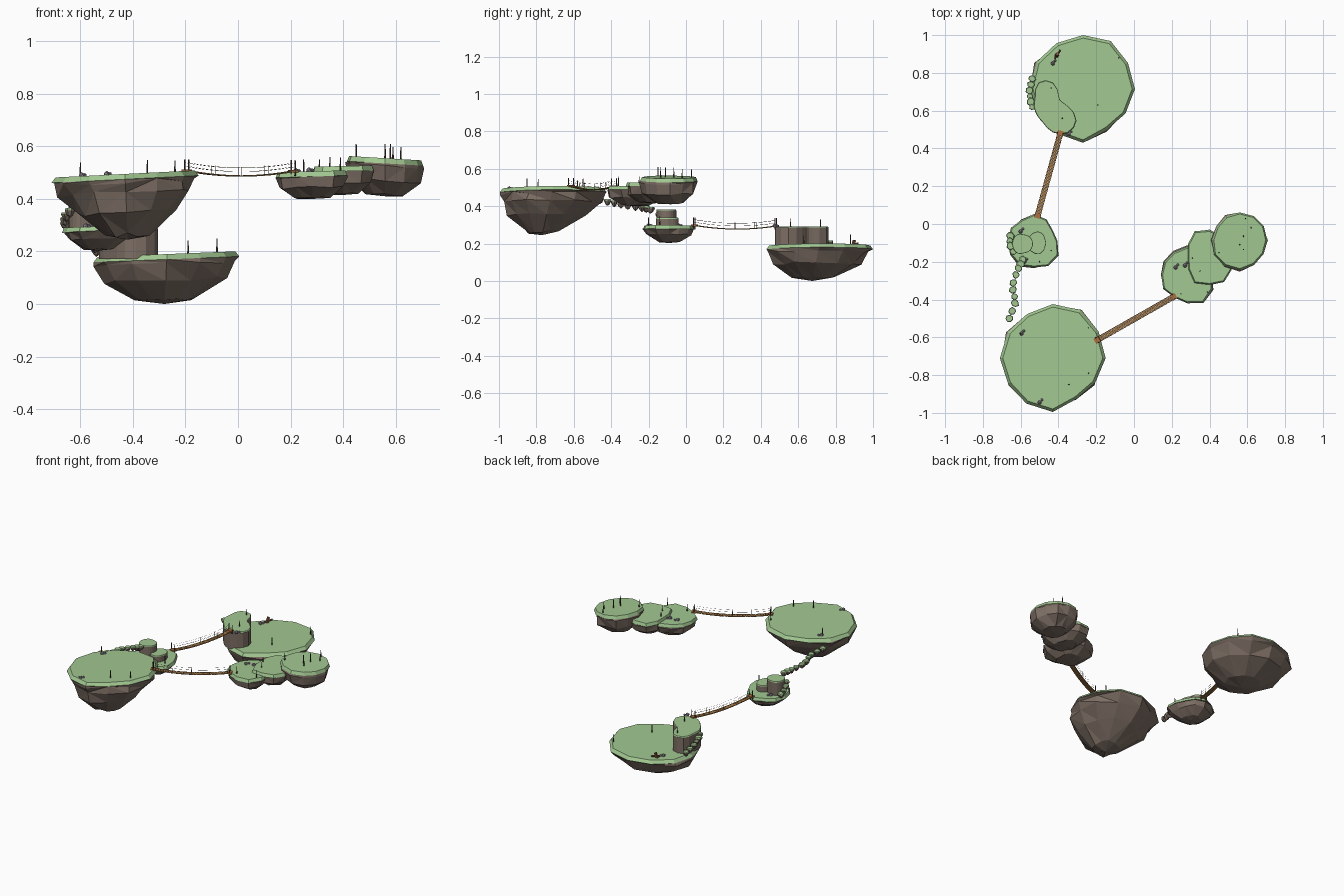
import bpy, bmesh, math, random
from mathutils import Vector

random.seed(4)
cube = bpy.data.objects.get("Cube")
if cube:
    bpy.data.objects.remove(cube, do_unlink=True)


def material(name, r, g, b):
    m = bpy.data.materials.new(name)
    m.use_nodes = True
    m.diffuse_color = (r, g, b, 1)
    m.node_tree.nodes["Principled BSDF"].inputs["Base Color"].default_value = (r, g, b, 1)
    return m


GRASS = material("grass green", .36, .575, .285)
ROCK = material("rock brown", .205, .157, .128)
PLANK = material("plank wood", .37, .19, .065)
LANDING = material("landing orange wood", .4, .16, .05)
ROPE = material("rope tan", .2, .13, .07)
TRUNK = material("trunk brown", .085, .055, .04)
PEBBLE = material("pebble grey", .34, .29, .34)
LOG = material("log red brown", .22, .09, .055)


def finish(name, bm, *mats):
    bmesh.ops.recalc_face_normals(bm, faces=bm.faces)
    mesh = bpy.data.meshes.new(name)
    bm.to_mesh(mesh)
    bm.free()
    for m in mats:
        mesh.materials.append(m)
    obj = bpy.data.objects.new(name, mesh)
    bpy.context.collection.objects.link(obj)


def blob(name, centre, radii, layers, depth, caps, tilt=0, rough=0, turn=0, lean=(0, 0)):
    """Stack of scaled outlines: the first `caps` bands are grass, the rest rock."""
    bm = bmesh.new()
    c = Vector(centre)
    shift = Vector((*lean, 0))
    n = len(radii)
    top = bm.verts.new(c)
    rings = []
    for level, (scale, drop) in enumerate(layers):
        wob = rough if level > caps else 0
        ring = []
        for i, r in enumerate(radii):
            s = scale * (1 + random.uniform(-wob, wob))
            a = turn + math.tau * i / n
            x, y = r * s * math.cos(a), r * s * math.sin(a)
            z = tilt * x - drop + random.uniform(-wob, wob) * depth * .5
            offset = shift * (drop / depth if level > caps else 0)
            ring.append(bm.verts.new(c + offset + Vector((x, y, z))))
        rings.append(ring)
    tip = bm.verts.new(c + shift - Vector((0, 0, depth)))
    for i in range(n):
        j = (i + 1) % n
        bm.faces.new((top, rings[0][i], rings[0][j]))
        for k in range(len(rings) - 1):
            a, b = rings[k], rings[k + 1]
            f = bm.faces.new((a[i], a[j], b[j], b[i]))
            f.material_index = int(k >= caps)
        bm.faces.new((rings[-1][i], rings[-1][j], tip)).material_index = 1
    bmesh.ops.triangulate(bm, faces=[f for f in bm.faces if f.material_index and rough])
    finish(name, bm, GRASS, ROCK)


def hundredths(text):
    return [float(v) / 100 for v in text.split()]


# Floating islands: outlines at even angles, counterclockwise from +x
def island(name, centre, outline, depth, body, tilt, lean=(0, 0)):
    layers = [(.5, 0), (.945, 0), (1, .02)] + [(s, depth * d) for s, d in body]
    blob(name, centre, hundredths(outline), layers, depth, 2, tilt, .07, 0, lean)


CONE = [(.98, .12), (.91, .28), (.7, .58), (.3, .93)]
BOWL = [(.97, .2), (.82, .52), (.4, .92)]
FULL = [(.99, .2), (.92, .58), (.5, .95)]
island("front_island", (-.43, -.71, .495),
       "28 28 29.3 28.6 27 27.5 28 27.3 27.8 28.5 25 26", .25, CONE, .05, (.01, -.06))
island("back_island", (-.27, .715, .19),
       "27.5 27.5 29.3 28.5 28 28.5 28 27.7 27.3 28.5 25 26", .19, BOWL, .04, (-.01, -.04))
island("small_island", (-.53, -.09, .295),
       "12.5 11.5 13.3 14.2 13 14 14 14.5 15 14 15.3 15", .092, BOWL, .03)
island("side_island_low", (.283, -.27, .505),
       "13 14.5 15 15 14 14 13.9 14.8 13.8 15 17 15.3", .105, FULL, .03)
island("side_island_middle", (.40, -.175, .525),
       "11 10 13 14.3 15.8 13.3 11.5 13 16 14.8 15.3 13.5", .11, FULL, .02)
island("side_island_high", (.56, -.085, .555),
       "14.5 14.7 14.7 14.6 14.5 14 14.5 15.7 15.8 16 15 14.5", .145, FULL, -.06)


# Steep-walled plateaus, with the outline smoothed to more sides
def mesa(name, centre, outline, depth):
    r = hundredths(outline)
    fine = []
    for i, v in enumerate(r):
        a, b, c = r[i - 1], r[(i + 1) % len(r)], r[(i + 2) % len(r)]
        fine += [v, (9 * (v + b) - a - c) / 16]
    blob(name, centre, fine, [(.5, 0), (.97, 0), (1, .006), (1, depth)], depth, 2)


mesa("back_plateau", (-.43, .62, .292), "8.5 5.5 6.5 13 15 11 10 9.5 10 13.5 16 14.5", .12)
mesa("small_plateau_high", (-.585, -.105, .383), "5 5 5 5 6 6 6 6 6 5 5 5", .11)
mesa("small_plateau_low", (-.505, -.1, .338), "4 4 5 6 6 6 6 6 6 6 5 4", .06)


# Floating stepping stones
def stones(name, path, count, size=.02):
    pts = [Vector(p) for p in path]
    for k in range(count):
        t = k / (count - 1) * (len(pts) - 1)
        i = min(int(t), len(pts) - 2)
        p = pts[i].lerp(pts[i + 1], t - i)
        scale = size * random.uniform(.8, 1.1)
        radii = [scale * random.uniform(.85, 1.15) for _ in range(7)]
        blob(f"{name}_{k + 1}", p, radii,
             [(.5, 0), (.85, 0), (1, .006), (.95, .012), (.6, .026)],
             .036, 2, 0, .1, random.random())


stones("chain_stone", [(-.66, -.5, .455), (-.625, -.41, .435), (-.645, -.33, .42),
                       (-.615, -.24, .405), (-.59, -.19, .395)], 10)
stones("small_stair", [(-.655, -.065, .315), (-.66, -.1, .34), (-.64, -.145, .365)], 4)
stones("back_stair", [(-.54, .77, .215), (-.555, .69, .25), (-.54, .62, .28)], 6)


# Thin rod between two points, added to a bmesh
def rod(bm, a, b, r1, r2, sides=5):
    a, b = Vector(a), Vector(b)
    rot = (b - a).to_track_quat('Z', 'Y').to_matrix().to_4x4()
    rot.translation = (a + b) / 2
    bmesh.ops.create_cone(bm, cap_ends=True, segments=sides, radius1=r1, radius2=r2,
                          depth=(b - a).length, matrix=rot)


# Flat board from p to q, with a half-width vector
def board(bm, p, q, side, thick):
    down = Vector((0, 0, -thick))
    verts = [bm.verts.new(e + s + h) for h in (down * 0, down)
             for e, s in ((p, side), (q, side), (q, -side), (p, -side))]
    for f in ((0, 1, 2, 3), (7, 6, 5, 4), (0, 1, 5, 4), (1, 2, 6, 5), (2, 3, 7, 6), (3, 0, 4, 7)):
        bm.faces.new([verts[i] for i in f])


# Rope bridges: planks, landings, ropes, hangers and end posts
def bridge(name, start, end, sag, planks):
    a, b = Vector(start), Vector(end)
    side = (b - a).cross(Vector((0, 0, 1))).normalized() * .015
    along = (b - a).normalized() * .014
    up = Vector((0, 0, 1))

    def at(t):
        return a.lerp(b, t) - up * sag * 4 * t * (1 - t)

    deck, landing, ropes, posts = (bmesh.new() for _ in range(4))
    for k in range(planks):
        board(deck, at(k / planks), at((k + .9) / planks), side, .005)
    for e in (a, b):
        board(landing, e - along + up * .002, e + along + up * .002, side * 1.1, .01)
    parts = 12
    for s in (side, -side):
        for h in (-.004, .014, .028):
            for k in range(parts):
                rod(ropes, at(k / parts) + s + up * h, at((k + 1) / parts) + s + up * h,
                    .0005, .0005, 4)
        for t in (.25, .5, .75):
            rod(ropes, at(t) + s - up * .004, at(t) + s + up * .032, .001, .001, 4)
        for t in (0, 1):
            rod(posts, at(t) + s - up * .02, at(t) + s + up * .04, .0035, .0025)
    finish(name + "_deck", deck, PLANK)
    finish(name + "_landings", landing, LANDING)
    finish(name + "_ropes", ropes, ROPE)
    finish(name + "_posts", posts, TRUNK)


bridge("side_bridge", (-.195, -.615, .51), (.21, -.385, .508), .019, 30)
bridge("back_bridge", (-.39, .48, .296), (-.51, .045, .3), .018, 30)


# Slim bare trunks on the islands: x, y, ground height
trunks = [(-.24, -.55, .50), (-.24, -.79, .50), (-.345, -.85, .495), (-.6, -.58, .485),
          (-.08, .88, .195), (-.19, .63, .19), (-.38, .56, .285), (-.44, .72, .285),
          (.25, -.37, .5), (.39, -.36, .505), (.35, -.25, .51), (.31, -.18, .505),
          (.45, -.15, .555), (.56, -.11, .555), (.58, -.065, .555), (.58, -.135, .555),
          (.59, .03, .55), (.62, -.02, .55), (-.5, -.2, .29), (-.44, -.14, .295)]
for k, (x, y, z) in enumerate(trunks):
    bm = bmesh.new()
    rod(bm, (x, y, z - .01), (x, y, z + random.uniform(.045, .055)), .004, .002)
    finish(f"trunk_{k + 1}", bm, TRUNK)

# Small pebble groups
groups = [(-.595, -.58, .487), (-.5, -.945, .492), (-.43, .85, .186), (-.345, .475, .292),
          (.22, -.23, .503), (.27, -.22, .506), (-.6, -.04, .294), (-.58, -.2, .294)]
for k, (x, y, z) in enumerate(groups):
    bm = bmesh.new()
    for dx, dy, r in ((0, 0, .012), (.012, .014, .008)):
        new = bmesh.ops.create_icosphere(bm, subdivisions=1, radius=r)["verts"]
        bmesh.ops.translate(bm, verts=new, vec=(x + dx, y + dy, z + .003))
    finish(f"pebbles_{k + 1}", bm, PEBBLE)

# Stump with a leaning log
bm = bmesh.new()
rod(bm, (-.41, .89, .18), (-.405, .9, .218), .011, .009, 7)
rod(bm, (-.42, .875, .19), (-.39, .92, .2), .006, .006, 6)
finish("log_stump", bm, LOG)
